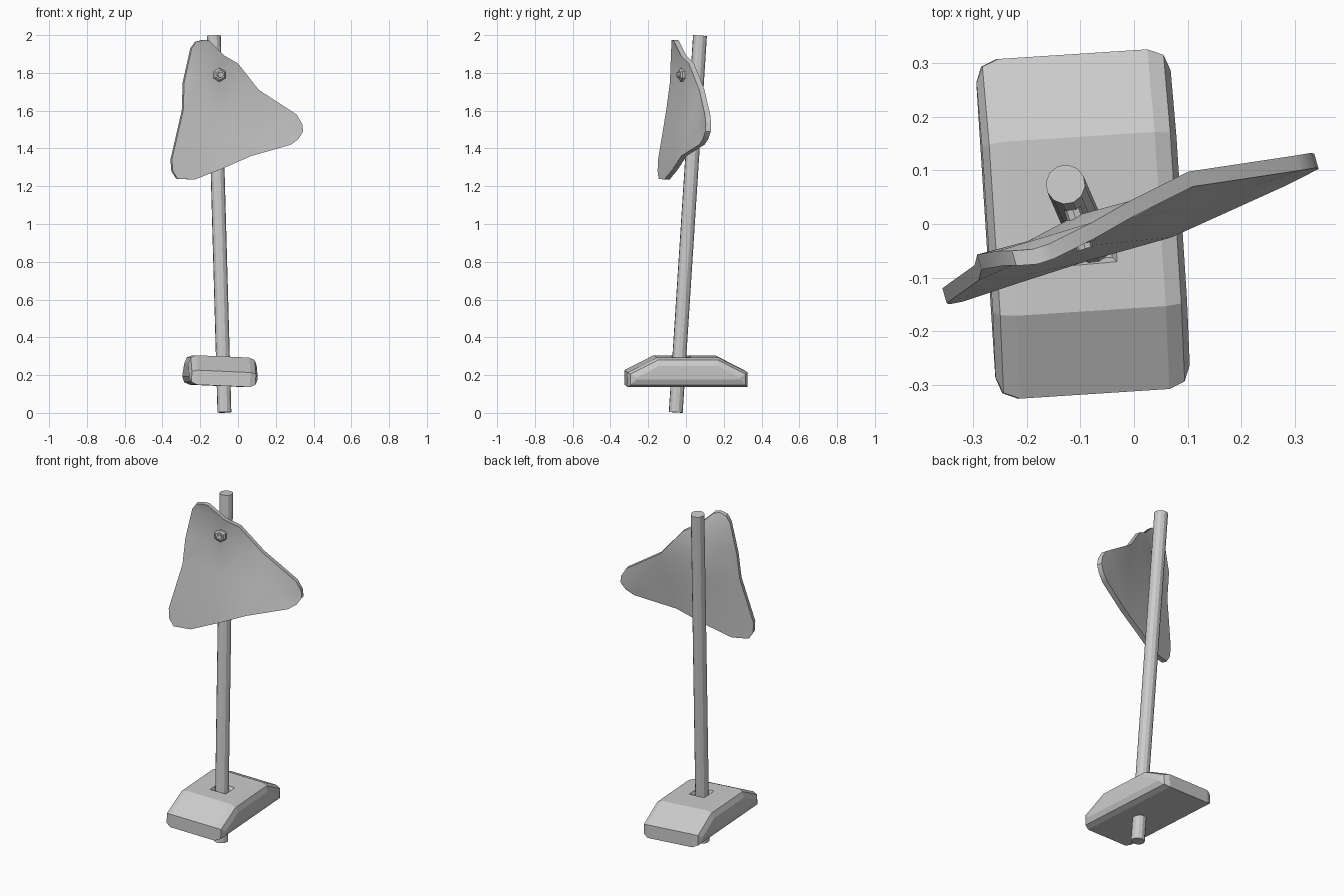
import bpy, bmesh
from math import radians
from mathutils import Vector, Matrix, Euler, geometry

if "Cube" in bpy.data.objects:
    bpy.data.objects.remove(bpy.data.objects["Cube"])


def make_object(name, bm):
    bmesh.ops.recalc_face_normals(bm, faces=bm.faces)
    mesh = bpy.data.meshes.new(name)
    bm.to_mesh(mesh)
    bm.free()
    ob = bpy.data.objects.new(name, mesh)
    bpy.context.collection.objects.link(ob)
    return ob


def rod(bm, a, b, radius, sides, tip=None):
    """Prism running from point a to point b."""
    a, b = Vector(a), Vector(b)
    turn = (b - a).to_track_quat('Z', 'Y').to_matrix().to_4x4()
    bmesh.ops.create_cone(bm, cap_ends=True, segments=sides, radius1=radius,
                          radius2=radius if tip is None else tip, depth=(b - a).length,
                          matrix=Matrix.Translation((a + b) / 2) @ turn)


# leaning pole
bm = bmesh.new()
rod(bm, (-0.072, -0.054, 0.003), (-0.128, 0.074, 1.997), 0.037, 12)
make_object("pole", bm)

# base block: side profile (y, z) extruded across x, side rims rounded
profile = [(-0.318, -0.077), (-0.318, 0.0), (-0.163, 0.079),
           (0.163, 0.079), (0.318, 0.0), (0.318, -0.077)]
half = 0.182
bm = bmesh.new()
face = bm.faces.new([bm.verts.new((-half, y, z)) for y, z in profile])
ext = bmesh.ops.extrude_face_region(bm, geom=[face])
bmesh.ops.translate(bm, vec=(2 * half, 0, 0),
                    verts=[v for v in ext["geom"] if isinstance(v, bmesh.types.BMVert)])
rims = [e for e in bm.edges if abs(e.verts[0].co.x - e.verts[1].co.x) < 1e-4]
bmesh.ops.bevel(bm, geom=rims, offset=0.042, segments=2, profile=0.5, affect='EDGES')
bmesh.ops.transform(bm, verts=bm.verts, matrix=Matrix.Translation((-0.094, 0, 0.22))
                    @ Euler((0, radians(2.5), radians(3.7))).to_matrix().to_4x4())
base = make_object("base", bm)

# tapered square recess around the pole
bm = bmesh.new()
bmesh.ops.create_cone(bm, cap_ends=True, segments=4, radius1=0.055, radius2=0.09, depth=0.05,
                      matrix=Matrix.Translation((-0.082, -0.026, 0.304))
                      @ Matrix.Rotation(radians(48.7), 4, 'Z'))
cutter = make_object("recess_cutter", bm)
cutter.hide_render = True
cutter.hide_viewport = True
mod = base.modifiers.new("recess", 'BOOLEAN')
mod.operation = 'DIFFERENCE'
mod.object = cutter
mod.solver = 'EXACT'

# bent three-lobed panel: front outline (x, y, z), then inner points
outline = [(-.18, -.075, 1.975), (-.22, -.078, 1.965), (-.245, -.078, 1.93), (-.285, -.085, 1.75),
           (-.29, -.105, 1.6), (-.35, -.148, 1.34), (-.345, -.15, 1.28), (-.32, -.145, 1.24),
           (-.23, -.115, 1.235), (-.09, -.07, 1.29), (.07, -.025, 1.36), (.28, .07, 1.42),
           (.32, .09, 1.45), (.345, .103, 1.49), (.34, .105, 1.53), (.31, .1, 1.58),
           (.11, .07, 1.71), (0, .015, 1.85), (-.07, -.025, 1.89), (-.15, -.065, 1.97)]
inner = [(-.1, -.012, 1.79), (-.1, -.042, 1.55), (.1, .028, 1.54), (-.2, -.095, 1.38),
         (-.19, -.06, 1.78), (0, .012, 1.7), (.22, .07, 1.51)]
pts = [Vector(p) for p in outline + inner]
n = len(outline)
tris = geometry.delaunay_2d_cdt([Vector((p.x, p.z)) for p in pts],
                                [(i, (i + 1) % n) for i in range(n)],
                                [list(range(n))], 1, 1e-5)[2]
bm = bmesh.new()
back = Vector((-0.008, 0.028, 0))
front_v = [bm.verts.new(p) for p in pts]
back_v = [bm.verts.new(p + back) for p in pts]
for t in tris:
    bm.faces.new([front_v[i] for i in t])
    bm.faces.new([back_v[i] for i in reversed(t)])
for i in range(n):
    j = (i + 1) % n
    bm.faces.new((front_v[i], front_v[j], back_v[j], back_v[i]))
panel = make_object("panel", bm)
bpy.context.view_layer.objects.active = panel
panel.select_set(True)
bpy.ops.object.shade_smooth_by_angle(angle=radians(35))

# nut and bolt fixing the panel to the pole
out = Vector((0.3, -0.95, 0)).normalized()
centre = Vector((-0.102, -0.012, 1.79))
bm = bmesh.new()
rod(bm, centre - out * 0.01, centre + out * 0.018, 0.036, 6)
rod(bm, centre + out * 0.018, centre + out * 0.026, 0.036, 6, 0.026)
make_object("nut", bm)
bm = bmesh.new()
rod(bm, centre - out * 0.06, centre + out * 0.036, 0.016, 8)
make_object("bolt", bm)
